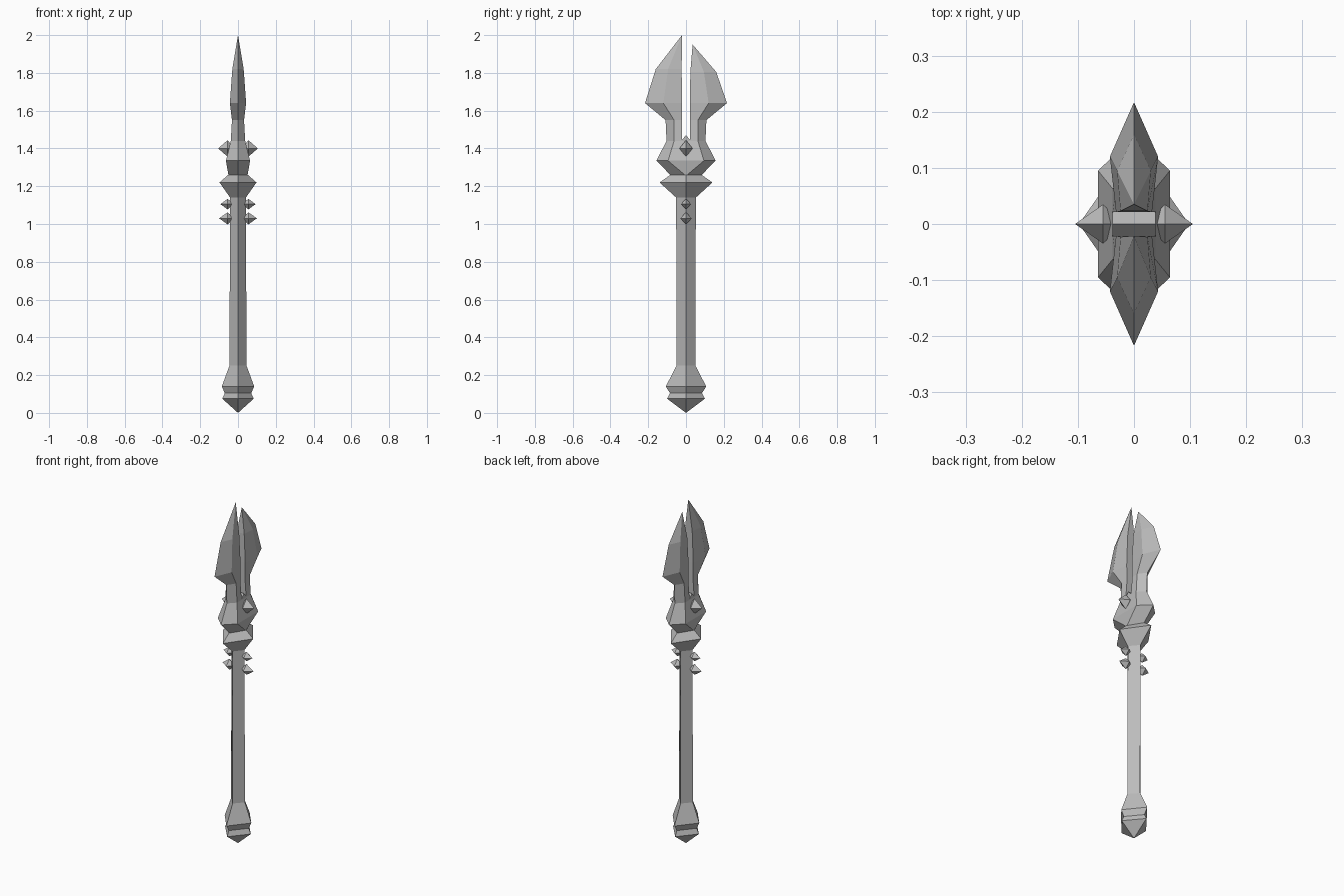
import bpy, bmesh

cube = bpy.data.objects.get("Cube")
if cube:
    bpy.data.objects.remove(cube, do_unlink=True)

steel = bpy.data.materials.new("grey_steel")
steel.use_nodes = True
GREY = (0.5, 0.5, 0.5, 1)
steel.diffuse_color = GREY
steel.node_tree.nodes["Principled BSDF"].inputs["Base Color"].default_value = GREY


def loft(name, rings):
    """Join equal-length rings of points into a closed, flat-shaded solid."""
    bm = bmesh.new()
    loops = [[bm.verts.new(p) for p in ring] for ring in rings]
    count = len(loops[0])
    for low, high in zip(loops, loops[1:]):
        for i in range(count):
            j = (i + 1) % count
            bm.faces.new((low[i], low[j], high[j], high[i]))
    bm.faces.new(loops[0][::-1])
    bm.faces.new(loops[-1])
    bmesh.ops.remove_doubles(bm, verts=bm.verts, dist=0.0005)
    bmesh.ops.recalc_face_normals(bm, faces=bm.faces)
    mesh = bpy.data.meshes.new(name)
    bm.to_mesh(mesh)
    bm.free()
    mesh.materials.append(steel)
    obj = bpy.data.objects.new(name, mesh)
    bpy.context.collection.objects.link(obj)
    return obj


def diamond(z, x, y):
    return [(x, 0, z), (0, y, z), (-x, 0, z), (0, -y, z)]


def hexagon(z, tip, x, y):
    return [(0, tip, z), (-x, y, z), (-x, -y, z), (0, -tip, z), (x, -y, z), (x, y, z)]


# Four-sided pommel, shaft and collar
loft("pommel", [diamond(*r) for r in (
    (0, 0, 0), (.075, .083, .10), (.105, .07, .085), (.14, .086, .107), (.25, .045, .05))])
loft("shaft", [diamond(.25, .045, .05), diamond(1.14, .042, .052)])
loft("collar", [diamond(*r) for r in (
    (1.14, .042, .052), (1.22, .098, .14), (1.262, .05, .08))])

# Guard swelling from the collar into the blade root
loft("guard", [hexagon(*r) for r in (
    (1.255, .078, .05, 0), (1.335, .157, .064, .095), (1.44, .103, .038, .063))])

# Ridged floor of the slot between the blades
loft("slot_floor", [[(x, -.022, 1.43), (x, .022, 1.43), (x, .022, 1.445),
                     (x, 0, 1.47), (x, -.022, 1.445)] for x in (-.038, .038)])


def blade(name, side, tip_y, tip_z, shoulder_z):
    # height, cutting edge y, ridge x, ridge y, inner x, inner y
    sections = [
        (1.44, .103, .038, .063, .038, .021),
        (1.55, .108, .032, .063, .03, .021),
        (1.64, .217, .043, .12, .032, .021),
        (shoulder_z, .16, .03, .095, .024, .023),
        (tip_z, tip_y, 0, tip_y, 0, tip_y),
    ]
    loft(name, [[(0, side * edge, z), (rx, side * ry, z), (ix, side * iy, z),
                 (-ix, side * iy, z), (-rx, side * ry, z)]
                for z, edge, rx, ry, ix, iy in sections])


# Split spearhead, the front half longer
blade("front_blade", -1, .021, 2.0, 1.82)
blade("back_blade", 1, .035, 1.95, 1.805)


def stud(name, side, z, base, tip, wide, tall):
    ring = [(0, wide), (tall, 0), (0, -wide), (-tall, 0)]
    loft(name, [[(side * x, y * s, z + dz * s) for dz, y in ring]
                for x, s in ((.02, 0), (base, 1), (tip, 0))])


# Pointed studs on both flat sides
for side, label in ((1, "left"), (-1, "right")):
    stud(label + "_guard_stud", side, 1.4, .055, .105, .035, .044)
    stud(label + "_upper_stud", side, 1.105, .055, .093, .027, .028)
    stud(label + "_lower_stud", side, 1.03, .055, .1, .03, .032)
